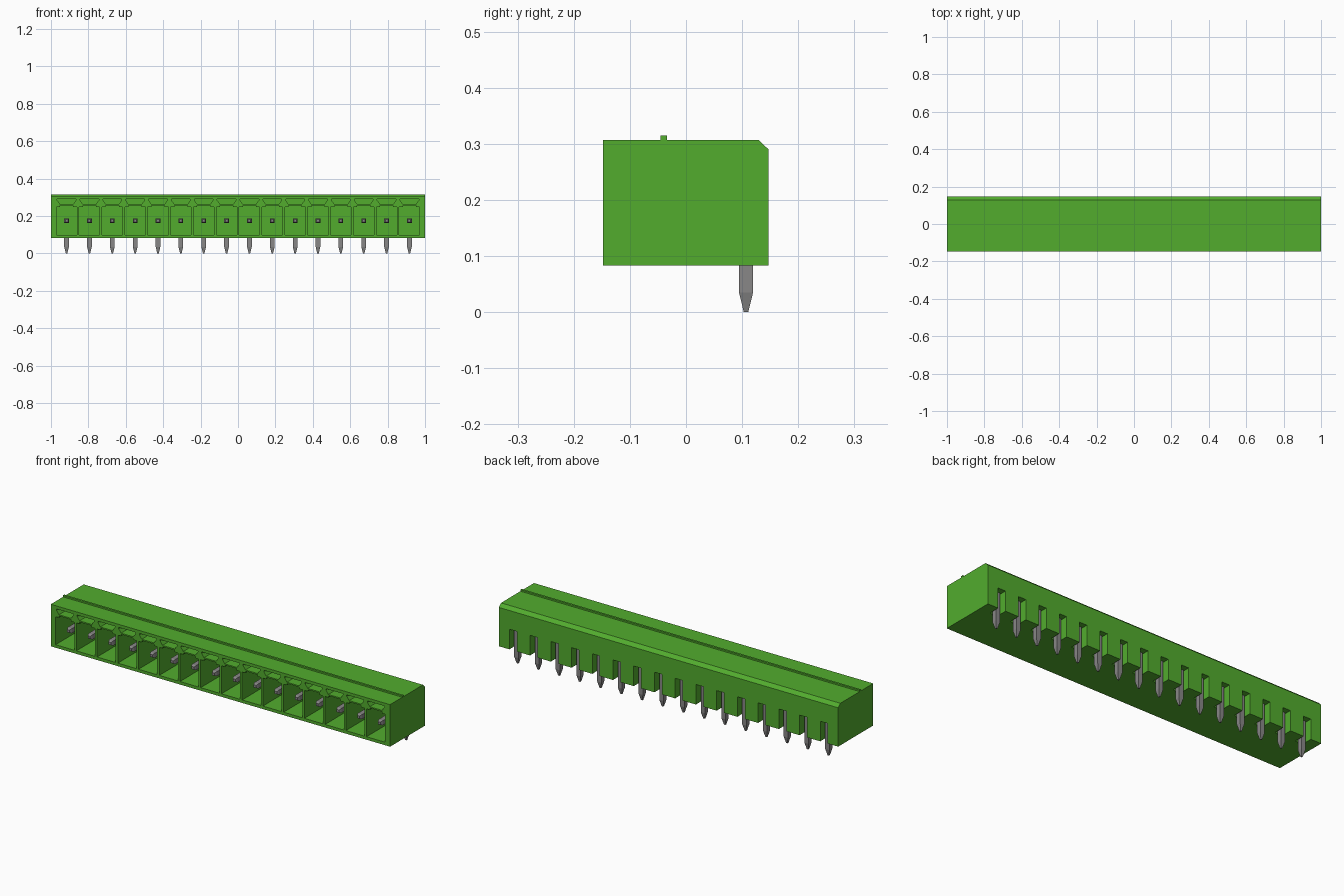
import bpy
import bmesh
from mathutils import Vector

cube = bpy.data.objects.get("Cube")
if cube:
    bpy.data.objects.remove(cube, do_unlink=True)

COUNT, PITCH = 16, 0.1222
CENTRES = [(i - (COUNT - 1) / 2) * PITCH for i in range(COUNT)]


def material(name, rgb):
    m = bpy.data.materials.new(name)
    m.use_nodes = True
    m.diffuse_color = (*rgb, 1)
    m.node_tree.nodes["Principled BSDF"].inputs["Base Color"].default_value = (*rgb, 1)
    return m


green = material("connector green", (0.085, 0.415, 0.027))
metal = material("pin grey", (0.25, 0.245, 0.245))


def loft(bm, rings):
    """Skin a closed solid through rings of matching points."""
    rows = [[bm.verts.new(p) for p in ring] for ring in rings]
    n = len(rows[0])
    for a, b in zip(rows, rows[1:]):
        for i in range(n):
            bm.faces.new((a[i], a[(i + 1) % n], b[(i + 1) % n], b[i]))
    bm.faces.new(rows[0][::-1])
    bm.faces.new(rows[-1])


def make_object(name, bm, mat):
    bmesh.ops.recalc_face_normals(bm, faces=bm.faces[:])
    mesh = bpy.data.meshes.new(name)
    bm.to_mesh(mesh)
    bm.free()
    mesh.materials.append(mat)
    ob = bpy.data.objects.new(name, mesh)
    bpy.context.collection.objects.link(ob)
    return ob


def front_cut(bm, cx, profile, y0, y1):
    """Extrude an (x, z) profile along y."""
    loft(bm, [[(cx + x, y, z) for x, z in profile] for y in (y0, y1)])


# Housing: side profile with the rear chamfer and the top rib, run along x
side = [(-0.148, 0.083), (0.147, 0.083), (0.147, 0.290), (0.129, 0.307),
        (-0.034, 0.307), (-0.034, 0.315), (-0.045, 0.315), (-0.045, 0.307),
        (-0.148, 0.307)]
bm = bmesh.new()
loft(bm, [[(x, y, z) for y, z in side] for x in (-1, 1)])
housing = make_object("housing", bm, green)

# Openings: contact chamber, dovetail slot above it, pin channel at the rear
chamber = [(-0.055, 0.099), (0.055, 0.099), (0.055, 0.248), (0.035, 0.248),
           (0.035, 0.257), (-0.035, 0.257), (-0.035, 0.248), (-0.055, 0.248)]
dovetail = [(-0.036, 0.264), (0.036, 0.264), (0.050, 0.284),
            (0.050, 0.291), (-0.050, 0.291), (-0.050, 0.284)]
channel = [(-0.022, 0.05), (0.022, 0.05), (0.022, 0.19), (-0.022, 0.19)]
bm = bmesh.new()
for cx in CENTRES:
    front_cut(bm, cx, chamber, -0.2, 0.06)
    front_cut(bm, cx, dovetail, -0.2, -0.055)
    front_cut(bm, cx, channel, 0.088, 0.2)
cutter = make_object("opening_cutter", bm, green)
cutter.hide_render = True

cut = housing.modifiers.new("openings", "BOOLEAN")
cut.operation = "DIFFERENCE"
cut.solver = "EXACT"
cut.object = cutter
bpy.context.view_layer.objects.active = housing
bpy.ops.object.modifier_apply(modifier=cut.name)
bpy.data.objects.remove(cutter, do_unlink=True)


# Pins: a tapered contact blade joined to a tapered solder leg
def square_bar(bm, u, v, stations):
    """Square bar through (centre, half width) stations, spanned by axes u and v."""
    loft(bm, [[Vector(c) + u * (a * h) + v * (b * h)
               for a, b in ((-1, -1), (1, -1), (1, 1), (-1, 1))]
              for c, h in stations])


X, Y, Z = Vector((1, 0, 0)), Vector((0, 1, 0)), Vector((0, 0, 1))
HALF, LEG_Y, BLADE_Z = 0.0125, 0.107, 0.175
for i, cx in enumerate(CENTRES):
    bm = bmesh.new()
    square_bar(bm, X, Z, [((cx, -0.120, BLADE_Z), 0.007),
                          ((cx, -0.108, BLADE_Z), HALF),
                          ((cx, LEG_Y - HALF, BLADE_Z), HALF)])
    square_bar(bm, X, Y, [((cx, LEG_Y, 0), 0.004),
                          ((cx, LEG_Y, 0.035), HALF),
                          ((cx, LEG_Y, BLADE_Z + HALF), HALF)])
    make_object(f"pin_{i + 1}", bm, metal)
